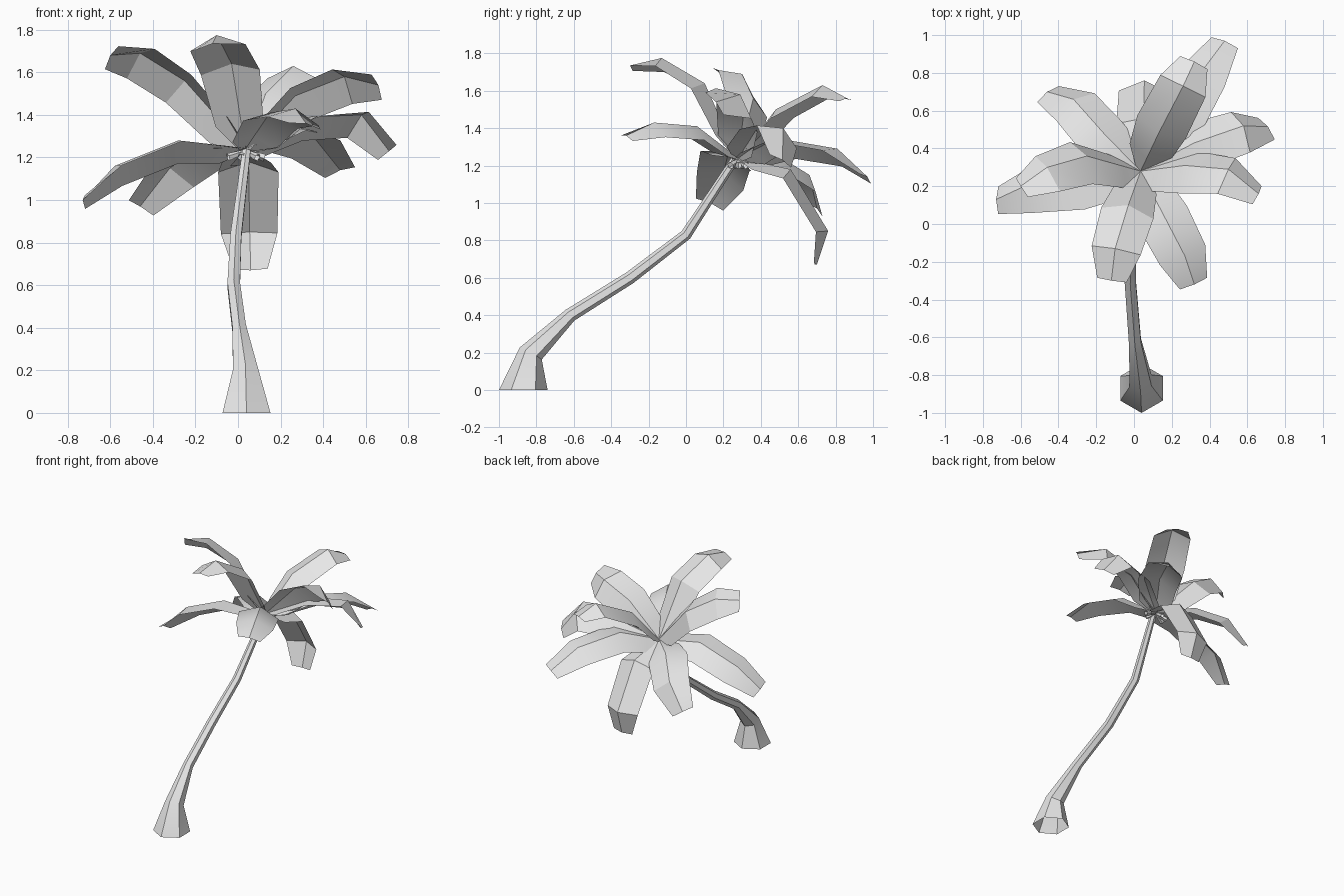
import bpy
import math
from mathutils import Vector

default_cube = bpy.data.objects.get("Cube")
if default_cube:
    bpy.data.objects.remove(default_cube, do_unlink=True)

# One plain grey for the whole tree
GREY = (0.8, 0.8, 0.8, 1.0)
grey = bpy.data.materials.new("light grey")
grey.use_nodes = True
grey.diffuse_color = GREY
grey.node_tree.nodes["Principled BSDF"].inputs["Base Color"].default_value = GREY


def loft(name, rows, closed=False):
    """Skin equal-length rows of points with quads, smooth except at creases."""
    count = len(rows[0])
    verts = [point for row in rows for point in row]
    spans = count if closed else count - 1
    faces = []
    for r in range(len(rows) - 1):
        for i in range(spans):
            j = (i + 1) % count
            low, high = r * count, (r + 1) * count
            faces.append((low + i, low + j, high + j, high + i))
    mesh = bpy.data.meshes.new(name)
    mesh.from_pydata(verts, [], faces)
    mesh.materials.append(grey)
    obj = bpy.data.objects.new(name, mesh)
    bpy.context.collection.objects.link(obj)
    bpy.ops.object.select_all(action="DESELECT")
    obj.select_set(True)
    bpy.context.view_layer.objects.active = obj
    bpy.ops.object.shade_smooth_by_angle(angle=math.radians(30))
    return obj


def tangents(path):
    """Averaged direction of travel at each point of a path."""
    steps = [(b - a).normalized() for a, b in zip(path, path[1:])]
    inner = [(a + b).normalized() for a, b in zip(steps, steps[1:])]
    return [steps[0]] + inner + [steps[-1]]


def tube(name, path, radii, sides, first_normal=None):
    """Open tapered tube along a path, with a corner on its lower side."""
    normals = tangents(path)
    if first_normal:
        normals[0] = first_normal
    rows = []
    for centre, normal, radius in zip(path, normals, radii):
        across = Vector((1, 0, 0))
        if abs(normal.x) > 0.9:
            across = Vector((0, 1, 0))
        across = (across - normal * across.dot(normal)).normalized()
        depth = normal.cross(across)
        row = []
        for i in range(sides):
            angle = math.tau * i / sides - math.pi / 2
            row.append(centre + radius * (across * math.cos(angle) + depth * math.sin(angle)))
        rows.append(row)
    return loft(name, rows, closed=True)


# Leaning trunk with a flared foot
trunk_path = [Vector(p) for p in (
    (0.04, -0.87, 0), (0.035, -0.83, 0.195), (0.005, -0.62, 0.4),
    (-0.02, -0.3, 0.6), (-0.01, 0, 0.83), (0.04, 0.26, 1.23))]
tube("trunk", trunk_path, (0.13, 0.067, 0.037, 0.034, 0.03, 0.022), 6, Vector((0, 0, 1)))

CROWN = Vector((0.035, 0.28, 1.24))


def frond(name, shoulder, bend, tip, roll):
    """Ridged leaf blade; a positive roll lifts its right-hand edge."""
    shoulder = Vector(shoulder)
    neck = CROWN.lerp(shoulder, 0.33)
    ridge = [CROWN, neck, shoulder, Vector(bend), Vector(tip)]
    heading = ridge[3] - CROWN
    side = Vector((heading.y, -heading.x, 0)).normalized()
    half_widths = (0.03, 0.115, 0.142, 0.133, 0.08)
    drops = (0.01, 0.045, 0.06, 0.06, 0.015)
    lean = math.radians(roll)
    rows = []
    for point, along, half, drop in zip(ridge, tangents(ridge), half_widths, drops):
        flat = (side - along * side.dot(along)).normalized()
        across = flat * math.cos(lean) + flat.cross(along) * math.sin(lean)
        sunk = point - across.cross(along) * drop
        rows.append([sunk - across * half, point, sunk + across * half])
    return loft(name, rows)


# Ridge points at shoulder, bend and tip, then the roll of the blade
FRONDS = {
    "long_back_frond": ((0.2, 0.52, 1.34), (0.36, 0.81, 1.29), (0.48, 0.97, 1.14), 20),
    "raised_back_frond": ((0.13, 0.48, 1.5), (0.26, 0.73, 1.63), (0.32, 0.86, 1.56), -1),
    "low_left_frond": ((0.32, 0.43, 1.39), (0.58, 0.52, 1.4), (0.71, 0.515, 1.23), 25),
    "raised_left_frond": ((0.27, 0.31, 1.49), (0.5, 0.29, 1.58), (0.66, 0.16, 1.54), 40),
    "level_front_frond": ((0.15, 0.06, 1.41), (0.27, -0.17, 1.43), (0.32, -0.32, 1.36), 8),
    "raised_front_frond": ((-0.03, 0.1, 1.64), (-0.1, -0.13, 1.775), (-0.12, -0.3, 1.735), -8),
    "low_right_frond": ((-0.28, 0.23, 1.28), (-0.58, 0.2, 1.16), (-0.73, 0.13, 1), -22),
    "raised_right_frond": ((-0.25, 0.36, 1.56), (-0.46, 0.3, 1.69), (-0.6, 0.2, 1.68), -40),
    "back_right_frond": ((-0.16, 0.48, 1.26), (-0.32, 0.66, 1.15), (-0.46, 0.7, 0.97), -20),
    "drooping_frond": ((0.05, 0.56, 1.18), (0.055, 0.76, 0.85), (0.06, 0.7, 0.67), 0),
}
for frond_name, shape in FRONDS.items():
    frond(frond_name, *shape)

# Short cut stalks around the top of the trunk
STALKS = 7
for i in range(STALKS):
    turn = math.tau * i / STALKS
    outward = Vector((math.cos(turn), 0.6 * math.sin(turn), 0))
    start = CROWN - Vector((0, 0, 0.01))
    end = start + outward * 0.09 - Vector((0, 0, 0.03))
    tube("cut_stalk", [start, end], (0.008, 0.02), 5)
